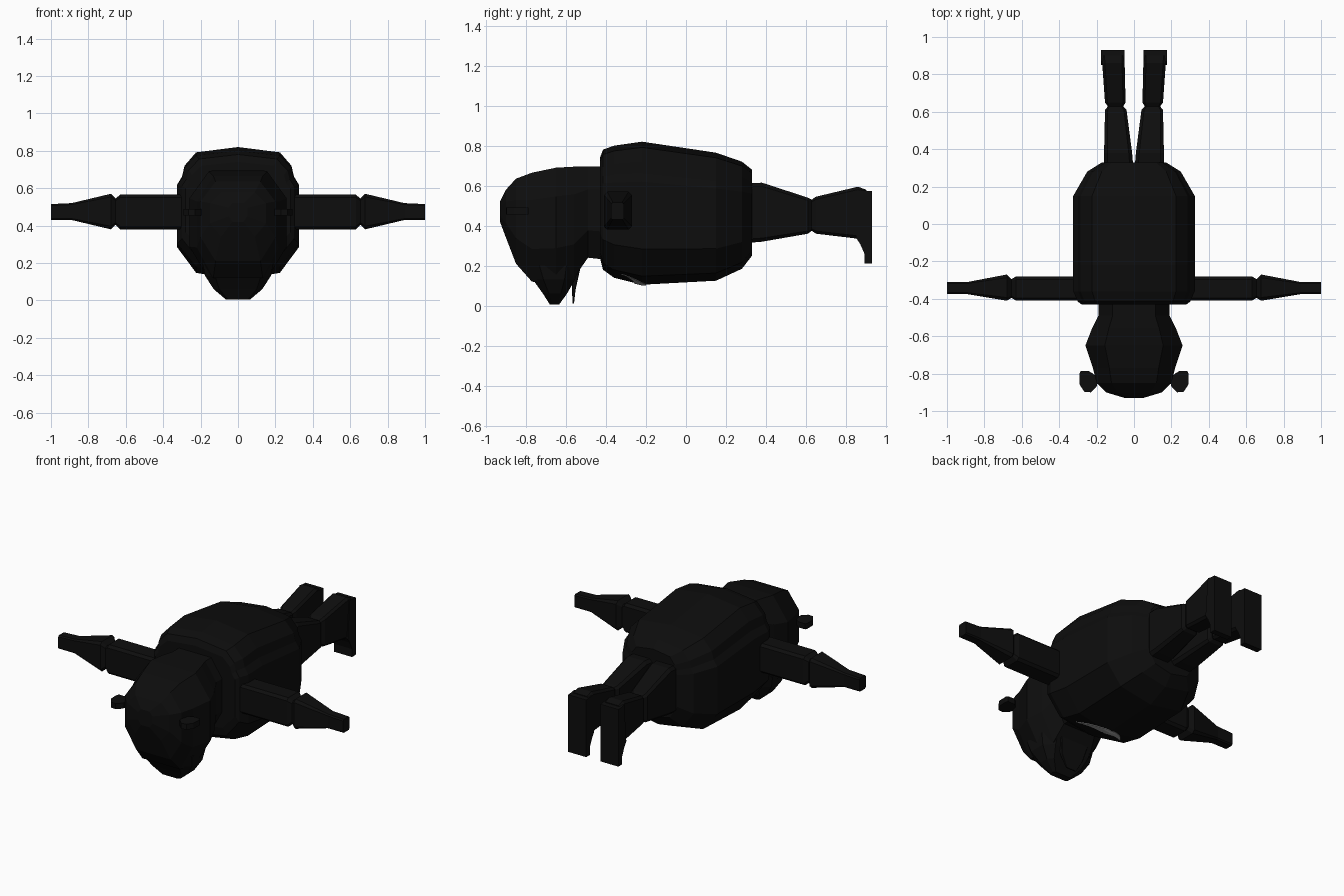
import bpy, bmesh
from mathutils import Vector
from mathutils.bvhtree import BVHTree

if "Cube" in bpy.data.objects:
    bpy.data.objects.remove(bpy.data.objects["Cube"])


def material(name, rgb):
    m = bpy.data.materials.new(name)
    m.diffuse_color = (*rgb, 1)
    m.use_nodes = True
    m.node_tree.nodes["Principled BSDF"].inputs["Base Color"].default_value = m.diffuse_color
    return m


BLACK = material("black fur", (0.004, 0.004, 0.004))
PALE = material("pale chest mark", (0.42, 0.42, 0.42))


def finish(name, bm, mat):
    bmesh.ops.recalc_face_normals(bm, faces=bm.faces)
    me = bpy.data.meshes.new(name)
    bm.to_mesh(me)
    bm.free()
    me.materials.append(mat)
    ob = bpy.data.objects.new(name, me)
    bpy.context.collection.objects.link(ob)
    return ob


def loft(name, rings, mat=BLACK):
    """Skin a list of equal-length rings and cap both ends."""
    bm = bmesh.new()
    loops = [[bm.verts.new(p) for p in ring] for ring in rings]
    n = len(loops[0])
    for a, b in zip(loops, loops[1:]):
        for i in range(n):
            j = (i + 1) % n
            bm.faces.new((a[i], a[j], b[j], b[i]))
    bm.faces.new(loops[0])
    bm.faces.new(loops[-1])
    return finish(name, bm, mat)


def box_ring(u0, u1, v0, v1, cut=0.12):
    """Rectangle with cut corners, as (u, v) pairs."""
    c = cut * min(u1 - u0, v1 - v0)
    return [(u0 + c, v0), (u1 - c, v0), (u1, v0 + c), (u1, v1 - c),
            (u1 - c, v1), (u0 + c, v1), (u0, v1 - c), (u0, v0 + c)]


def section(y, w, zb, zt, half):
    """Symmetric cross-section from (width, height) fractions."""
    pts = half + [(-u, v) for u, v in reversed(half) if u > 0]
    return [(u * w, y, zb + v * (zt - zb)) for u, v in pts]


# Torso: stations along the spine (y, half width, bottom, top)
torso_half = [(0, 1), (.69, .96), (.88, .86), (.92, .78), (1, .72),
              (1, .25), (.69, .06), (0, 0)]
torso = loft("torso", [section(*s, torso_half) for s in (
    (-.43, .28, .24, .74), (-.415, .30, .18, .78), (-.36, .325, .14, .80),
    (-.22, .325, .105, .82), (.15, .325, .125, .765),
    (.28, .25, .185, .72), (.33, .17, .25, .68))])

# Head and neck
head_half = [(.6, 1), (1, .75), (1, .3), (.6, 0)]
loft("head", [section(*s, head_half) for s in (
    (-.93, .05, .42, .52), (-.90, .15, .34, .58), (-.85, .20, .21, .635),
    (-.77, .22, .12, .665), (-.65, .26, .115, .69), (-.56, .225, .14, .695),
    (-.49, .19, .24, .695), (-.40, .19, .23, .695))])

# Muzzle tapering downward (z, half width, y range)
loft("muzzle", [[(u, v, z) for u, v in box_ring(-w, w, y0, y1, .25)]
                for z, w, y0, y1 in (
    (.20, .19, -.80, -.53), (.13, .175, -.765, -.555),
    (.06, .13, -.715, -.595), (.005, .065, -.68, -.635))])

# Thin lower lip
loft("lower_lip", [[(u, v, z) for u, v in box_ring(-w, w, y0, y1)]
                   for z, w, y0, y1 in (
    (.18, .10, -.575, -.53), (.08, .075, -.57, -.552),
    (.01, .035, -.567, -.56))])

for side, s in (("left", -1), ("right", 1)):
    # Arm: upper arm, elbow, forearm, paw (x, y range, z range)
    loft(side + "_arm", [[(s * x, u, v) for u, v in box_ring(y0, y1, z0, z1)]
                         for x, y0, y1, z0, z1 in (
        (.28, -.41, -.28, .38, .565), (.63, -.41, -.28, .38, .565),
        (.655, -.395, -.295, .405, .545), (.68, -.41, -.27, .38, .57),
        (.89, -.375, -.31, .43, .52), (1.0, -.375, -.31, .43, .515))])

    # Leg: thigh, knee, shin (y, x range, z range)
    loft(side + "_leg", [[(s * u, y, v) for u, v in box_ring(x0, x1, z0, z1)]
                         for y, x0, x1, z0, z1 in (
        (.26, .0, .16, .31, .61), (.38, .01, .16, .32, .615),
        (.61, .04, .155, .36, .54), (.628, .058, .14, .375, .53),
        (.65, .045, .155, .36, .545), (.86, .05, .17, .335, .595),
        (.90, .05, .172, .32, .58))])

    # Foot turned downward
    foot = [(.85, .34), (.87, .31), (.892, .26), (.892, .21), (.93, .21),
            (.93, .573), (.90, .575), (.87, .58)]
    loft(side + "_foot", [[(s * x, y, z) for y, z in foot]
                          for x in (.05, .176)])

    # Flat round ear
    ear = [(.19, -.83), (.22, -.80), (.24, -.787), (.285, -.787),
           (.292, -.80), (.29, -.86), (.265, -.897), (.23, -.90), (.20, -.87)]
    loft(side + "_ear", [[(s * x, y, z) for x, y in ear]
                         for z in (.455, .49)])

# Chest crescent draped just below the torso surface
tree = BVHTree.FromPolygons([v.co for v in torso.data.vertices],
                            [p.vertices for p in torso.data.polygons])
bm = bmesh.new()
N = 24
rows = []
for i in range(N + 1):
    t = -1 + 2 * i / N
    inner = -.32 + .12 * (1 - t * t)
    thick = .055 * (1 - t * t) + .004
    row = []
    for k in range(4):
        x, y = .165 * t, inner - thick * k / 3
        hit = tree.ray_cast(Vector((x, y, -1)), Vector((0, 0, 1)))[0]
        row.append(bm.verts.new((x, y, hit.z - .004)))
    rows.append(row)
for a, b in zip(rows, rows[1:]):
    for k in range(3):
        bm.faces.new((a[k], b[k], b[k + 1], a[k + 1]))
bmesh.ops.recalc_face_normals(bm, faces=bm.faces)
bm.normal_update()
if sum(f.normal.z for f in bm.faces) > 0:
    bmesh.ops.reverse_faces(bm, faces=bm.faces)
bmesh.ops.solidify(bm, geom=bm.faces[:], thickness=.003)
finish("chest_crescent", bm, PALE)
